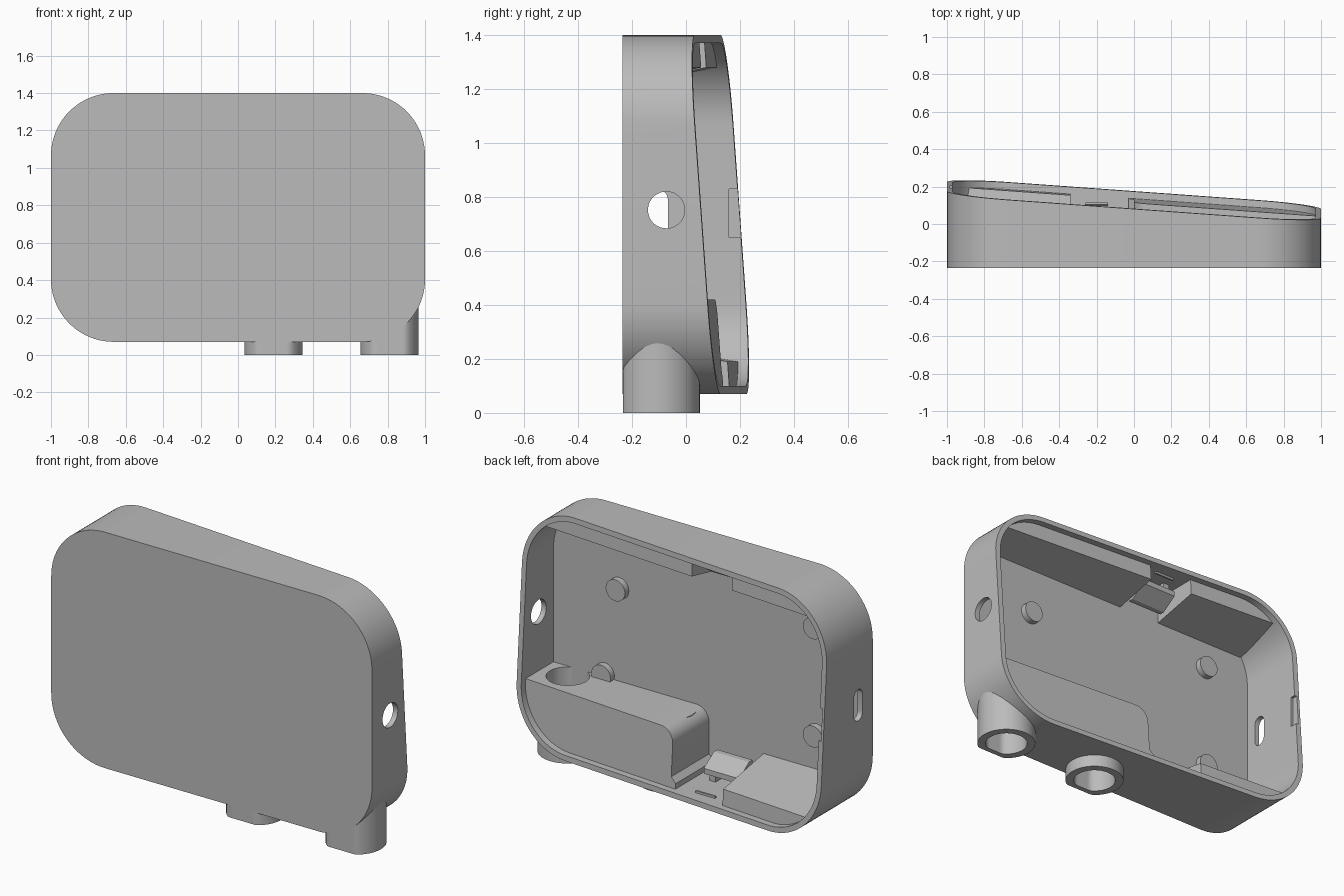
import bpy, bmesh, math

cube = bpy.data.objects.get("Cube")
if cube:
    bpy.data.objects.remove(cube)

grey = bpy.data.materials.new("plain grey")
grey.use_nodes = True
colour = (0.5, 0.5, 0.5, 1)
grey.diffuse_color = colour
grey.node_tree.nodes["Principled BSDF"].inputs["Base Color"].default_value = colour

FRONT, FLOOR, WALL = -0.235, -0.205, 0.03
SEAT = 0.038          # depth of the lid seat below the slanted rim
CLIP_X = -0.2


def rim(x, z):
    """Depth of the slanted open back."""
    return 0.181 - 0.072 * x - 0.072 * z


def make(name, bm):
    bmesh.ops.recalc_face_normals(bm, faces=bm.faces)
    mesh = bpy.data.meshes.new(name)
    bm.to_mesh(mesh)
    bm.free()
    mesh.materials.append(grey)
    ob = bpy.data.objects.new(name, mesh)
    bpy.context.collection.objects.link(ob)
    return ob


def loft(name, a, b):
    """Solid between two matching rings of points."""
    bm = bmesh.new()
    va, vb = [bm.verts.new(p) for p in a], [bm.verts.new(p) for p in b]
    bm.faces.new(va)
    bm.faces.new(vb)
    for i in range(len(va)):
        j = (i + 1) % len(va)
        bm.faces.new((va[i], va[j], vb[j], vb[i]))
    return make(name, bm)


def slanted(name, front, y, drop, back=None):
    """Profile in x and z, from depth y to the rim plane lowered by drop."""
    return loft(name, [(x, y, z) for x, z in front],
                [(x, rim(x, z) - drop, z) for x, z in back or front])


def outline(inset, steps=20):
    r = 0.335 - inset
    pts = []
    for k, (cx, cz) in enumerate(((0.665, 1.065), (-0.665, 1.065),
                                  (-0.665, 0.405), (0.665, 0.405))):
        for i in range(steps + 1):
            t = math.pi / 2 * (k + i / steps)
            pts.append((cx + r * math.cos(t), cz + r * math.sin(t)))
    return pts


def box(name, x, y, z):
    return loft(name, [(x[0], y[0], z[0]), (x[1], y[0], z[0]), (x[1], y[1], z[0]), (x[0], y[1], z[0])],
                [(x[0], y[0], z[1]), (x[1], y[0], z[1]), (x[1], y[1], z[1]), (x[0], y[1], z[1])])


def cylinder(name, centre, r, length, axis, clip=-9, n=48):
    """Cylinder that starts at centre and runs along one axis."""
    rings = ([], [])
    for ring, d in zip(rings, (0, length)):
        for i in range(n):
            t = math.tau * i / n
            p = [r * math.cos(t), r * math.sin(t)]
            p.insert(axis, d)
            q = [c + v for c, v in zip(centre, p)]
            q[1] = max(q[1], clip)
            ring.append(q)
    return loft(name, *rings)


def boolean(ob, tool, operation="DIFFERENCE", keep=False):
    mod = ob.modifiers.new("cut", "BOOLEAN")
    mod.operation, mod.object, mod.solver = operation, tool, "EXACT"
    bpy.context.view_layer.objects.active = ob
    bpy.ops.object.modifier_apply(modifier=mod.name)
    if not keep:
        bpy.data.objects.remove(tool)


# Tray shell with a hollow, slanted back
shell = slanted("shell", outline(0), FRONT, 0)
boolean(shell, slanted("cavity", outline(WALL), FLOOR, -0.1))
parts = [shell]

# Round port on one side, upright slot and rim notch on the other
boolean(shell, cylinder("port", (0.9, -0.073, 0.752), 0.068, 0.2, 0))
slot = []
for k, z in ((0, 0.79), (1, 0.69)):
    for i in range(13):
        t = math.pi * (k + i / 12)
        slot.append((-0.105 + 0.038 * math.cos(t), z + 0.038 * math.sin(t)))
boolean(shell, loft("slot", [(-1.1, y, z) for y, z in slot], [(-0.9, y, z) for y, z in slot]))
boolean(shell, box("notch", (-0.985, -0.9), (rim(-1, 0.74) - 0.04, 0.4), (0.65, 0.83)))

# Solid bodies inside, trimmed to the middle of the wall
trim = slanted("trim", outline(WALL / 2), FRONT + 0.01, 0)
shelf_top, shelf_end, fillet = 0.42, 0.0, 0.08
profile = [(1.1, 0), (1.1, shelf_top)]
for i in range(9):
    t = math.pi / 2 * (1 + i / 8)
    profile.append((shelf_end + fillet + fillet * math.cos(t),
                    shelf_top - fillet + fillet * math.sin(t)))
profile += [(shelf_end, 0.16), (-0.03, 0.13), (-0.03, 0)]
shelf = slanted("shelf", profile, FLOOR - 0.01, SEAT)
inner = [shelf]


def ledge(name, x0, x1, edge, deep, seat):
    ring = lambda h: [(x0, edge), (x1, edge), (x1, h), (x0, h)]
    return slanted(name, ring(deep), FLOOR - 0.01, SEAT, ring(seat))


inner += [ledge("lower_ledge", -1.1, -0.34, 0, 0.255, 0.19),
          ledge("upper_ledge_right", -0.92, -0.34, 1.5, 1.22, 1.28),
          ledge("upper_ledge_left", -0.075, 0.92, 1.5, 1.22, 1.28)]
for ob in inner:
    boolean(ob, trim, "INTERSECT", keep=True)
bpy.data.objects.remove(trim)
parts += inner

# Hollow tubes under the tray, the outer one opening through the shelf
for name, x, top in (("inner_tube", 0.19, 0.34), ("outer_tube", 0.81, 0.43)):
    tube = cylinder(name, (x, -0.105, 0), 0.156, 0.41, 2, clip=FRONT + 0.001)
    bore = cylinder("bore", (x, -0.105, -0.1), 0.112, top + 0.1, 2, clip=FLOOR)
    for ob in (tube, shell, shelf):
        boolean(ob, bore, keep=True)
    bpy.data.objects.remove(bore)
    parts.append(tube)

# Mounting pegs on the floor
for i, (x, z) in enumerate(((0.56, 0.945), (0.65, 0.44), (-0.67, 1.06), (-0.67, 0.45))):
    parts.append(cylinder(f"peg_{i + 1}", (x, FLOOR - 0.01, z), 0.06, 0.045, 1, n=32))

# Latches in the gaps between ledges, mirrored top and bottom
for name, base, up in (("lower", 0.09, 1), ("upper", 1.38, -1)):
    def wedge(part, x0, x1, pts):
        ring = [(y, base + up * h) for y, h in pts]
        parts.append(loft(f"{name}_{part}", [(x0, y, z) for y, z in ring], [(x1, y, z) for y, z in ring]))
    wedge("latch", CLIP_X - 0.11, CLIP_X + 0.11,
          ((-0.15, 0.1), (-0.15, 0.14), (-0.12, 0.14), (-0.03, 0.08), (-0.03, 0.05)))
    for side in (-1, 1):
        wedge("latch_arm", CLIP_X + side * 0.07 - 0.02, CLIP_X + side * 0.07 + 0.02,
              ((-0.13, 0), (-0.13, 0.11), (-0.05, 0.07), (-0.05, 0)))
    seat_y = rim(CLIP_X, base) - 0.085
    wedge("catch", CLIP_X - 0.06, CLIP_X + 0.06,
          ((seat_y - 0.01, 0), (seat_y, 0.022), (seat_y + 0.01, 0.022), (seat_y + 0.01, 0)))

# Smooth curves with sharp edges kept
bpy.ops.object.select_all(action="DESELECT")
for ob in parts:
    ob.select_set(True)
bpy.context.view_layer.objects.active = shell
bpy.ops.object.shade_smooth_by_angle(angle=math.radians(30))
